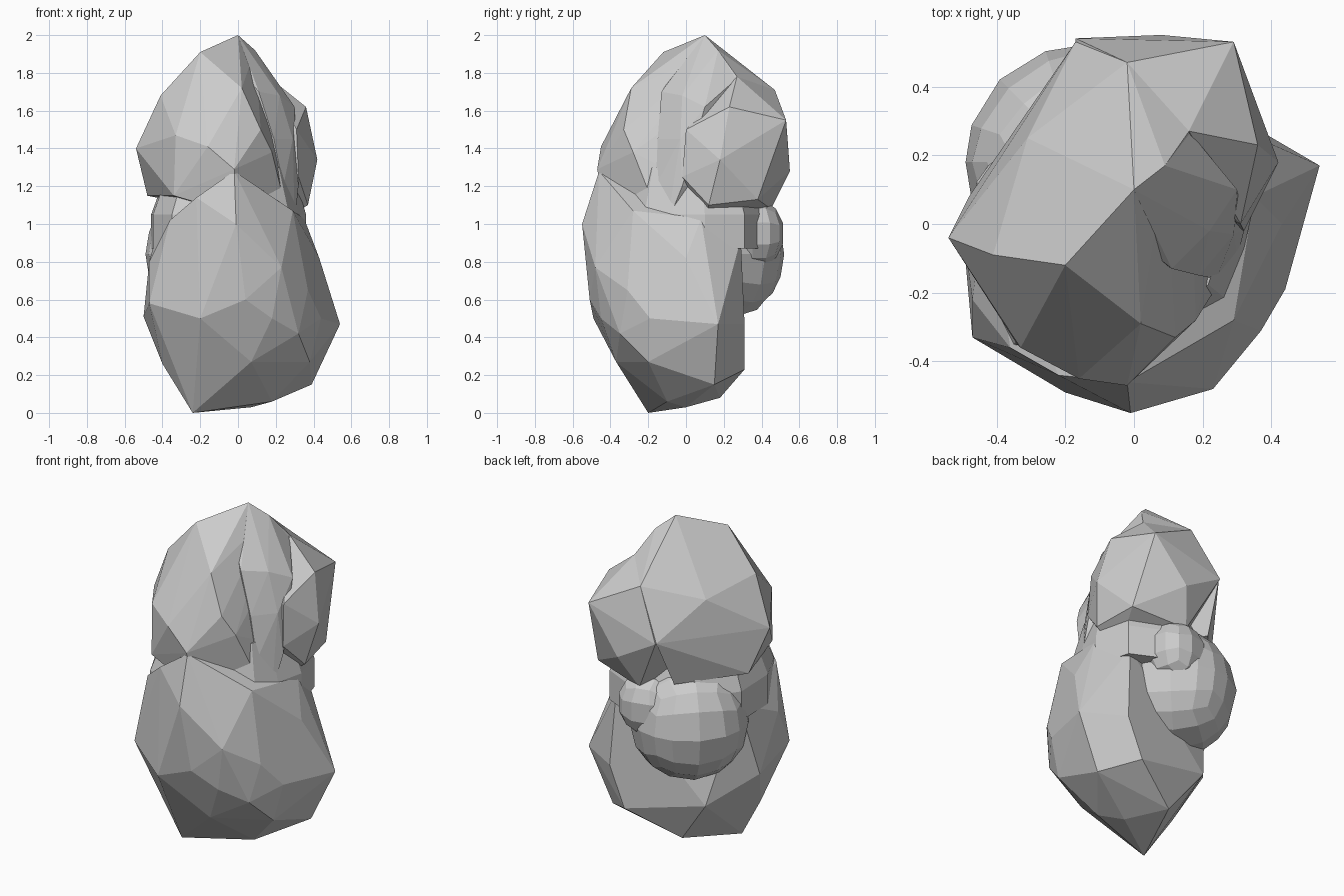
import bpy, bmesh, math

def finish(name, bm):
    me = bpy.data.meshes.new(name)
    bm.to_mesh(me)
    bm.free()
    ob = bpy.data.objects.new(name, me)
    bpy.context.collection.objects.link(ob)
    return ob

def faceted_lobe(name, corners):
    """Convex boulder lobe wrapped around its corner points."""
    bm = bmesh.new()
    for c in corners:
        bm.verts.new(c)
    bmesh.ops.convex_hull(bm, input=bm.verts)
    loose = [v for v in bm.verts if not v.link_faces]
    bmesh.ops.delete(bm, geom=loose, context='VERTS')
    bmesh.ops.dissolve_limit(bm, angle_limit=math.radians(3),
                             verts=bm.verts, edges=bm.edges)
    bmesh.ops.recalc_face_normals(bm, faces=bm.faces)
    return finish(name, bm)

def round_lobe(name, centre, radii, cuts, turn):
    """Quad-faced rounded lump made from a spherified cube."""
    bm = bmesh.new()
    bmesh.ops.create_cube(bm, size=2)
    bmesh.ops.subdivide_edges(bm, edges=bm.edges, cuts=cuts, use_grid_fill=True)
    for v in bm.verts:
        v.co = v.co.normalized()
        x, y = v.co.x, v.co.y
        v.co.x = x * math.cos(turn) - y * math.sin(turn)
        v.co.y = x * math.sin(turn) + y * math.cos(turn)
        v.co = [c + r * p for c, r, p in zip(centre, radii, v.co)]
    return finish(name, bm)

# upper front-left lobe
faceted_lobe("upper_front_lobe", [
    (0, .1, 2), (-.09, .03, 1.95), (-.2, -.12, 1.91), (-.41, -.09, 1.68),
    (.09, .17, 1.92), (.16, .27, 1.78),
    (-.54, -.04, 1.4), (.02, -.29, 1.72), (-.33, -.36, 1.47), (-.16, -.45, 1.41),
    (-.02, -.47, 1.29), (.12, -.33, 1.5), (.18, -.28, 1.38), (.22, -.12, 1.3),
    (-.31, .25, 1.62), (-.02, .47, 1.71), (-.17, .53, 1.42), (-.48, .08, 1.15),
    (-.34, -.35, 1.15), (.26, -.15, 1.05), (-.2, .4, 1.13), (0, -.42, 1.05)])

# upper back-right lobe
faceted_lobe("upper_back_lobe", [
    (.16, .27, 1.78), (.36, .23, 1.62), (0, .3, 1.75),
    (.29, .53, 1.55), (-.02, .47, 1.71), (-.17, .54, 1.42), (.08, .55, 1.28),
    (.42, .18, 1.34), (.31, 0, 1.5), (.32, -.02, 1.25), (.37, .12, 1.1),
    (.33, .38, 1.13), (0, .45, 1.08), (.2, .1, 1.0), (-.2, .2, 1.2)])

# fluted valley between the two upper lobes
faceted_lobe("upper_valley", [
    (0, .1, 2), (-.09, .03, 1.94), (.09, .17, 1.92), (.16, .27, 1.77),
    (.11, -.13, 1.7), (.22, -.02, 1.68), (.3, .1, 1.62), (.19, -.15, 1.45),
    (.29, -.03, 1.45), (.32, -.02, 1.2), (.24, -.16, 1.2), (.3, -.1, 1),
    (-.1, 0, 1.2), (.1, .3, 1.2)])

# waist joining the upper and lower masses, tapering upward
ring = [(.36, .1), (.3, .31), (.03, .44), (-.3, .34), (-.46, .12),
        (-.45, -.15), (-.35, -.35), (0, -.43), (.27, -.22), (.32, -.07)]
faceted_lobe("waist", [(x * s, y * s, z) for x, y in ring
                       for s, z in ((1, .87), (1, 1.05), (.8, 1.3))])

# broad lower body
faceted_lobe("lower_body", [
    (-.24, -.2, 0), (.07, 0, .03), (.18, -.1, .06), (-.1, .18, .08),
    (.39, .15, .15), (.54, .17, .47), (.44, -.19, .5), (.43, 0, .82),
    (.35, .08, 1.03), (.38, -.2, .27), (.32, -.35, .42), (.37, -.31, .65),
    (.18, -.45, .5), (.07, -.37, .27), (.23, -.48, .77), (.04, -.51, .6),
    (-.2, -.49, .5), (-.47, -.33, .58), (-.47, -.22, .8), (-.4, -.15, .26),
    (-.5, 0, .51), (-.36, -.36, 1.02), (-.01, -.55, 1.0), (-.02, -.46, 1.28),
    (-.22, -.44, 1.14), (.29, -.28, 1.07), (.3, .31, .47), (.2, .31, .23),
    (-.3, .24, .35), (-.43, .1, .95), (.27, .29, .92)])

# rounded lump at the back left, and a small one beside it
round_lobe("back_left_lump", (-.15, .18, .84), (.34, .34, .36), 3, math.radians(45))
round_lobe("back_small_lump", (.0, .36, .95), (.18, .16, .19), 2, math.radians(15))
